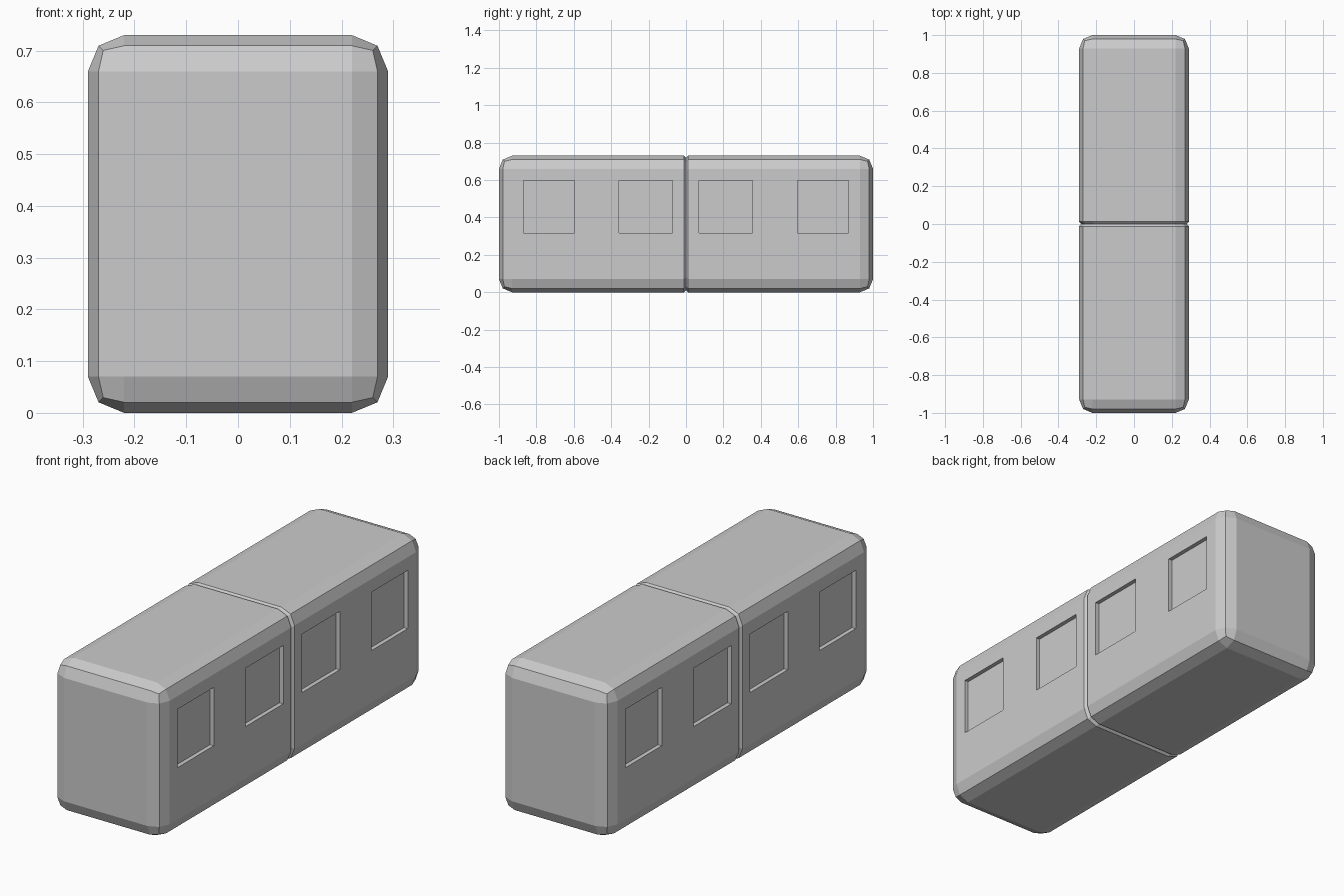
import bpy, bmesh
from mathutils import Vector, Matrix

if "Cube" in bpy.data.objects:
    bpy.data.objects.remove(bpy.data.objects["Cube"])

W, L, H = 0.58, 2.0, 0.73
GROOVE = 0.012
DEPTH = 0.02


def add_box(bm, center, size):
    m = Matrix.Translation(Vector(center)) @ Matrix.Diagonal((*size, 1.0))
    bmesh.ops.create_cube(bm, size=1.0, matrix=m)


def make_object(name, bm):
    bmesh.ops.recalc_face_normals(bm, faces=bm.faces[:])
    mesh = bpy.data.meshes.new(name)
    bm.to_mesh(mesh)
    bm.free()
    ob = bpy.data.objects.new(name, mesh)
    bpy.context.collection.objects.link(ob)
    return ob


# Carriage body: box with two-step bevel on every edge
bm = bmesh.new()
add_box(bm, (0, 0, H / 2), (W, L, H))
bmesh.ops.bevel(bm, geom=bm.edges[:], offset=0.07, offset_type='OFFSET',
                segments=2, profile=0.5, affect='EDGES')

# V groove round the middle, dividing the two halves
for y in (-GROOVE, 0.0, GROOVE):
    bmesh.ops.bisect_plane(bm, geom=bm.verts[:] + bm.edges[:] + bm.faces[:],
                           plane_co=(0, y, 0), plane_no=(0, 1, 0))
for v in bm.verts:
    if abs(v.co.y) < 1e-5:
        v.co.x *= 1 - 2 * GROOVE / W
        v.co.z = H / 2 + (v.co.z - H / 2) * (1 - 2 * GROOVE / H)
body = make_object("carriage_body", bm)

# Shallow window recesses on both sides
bm = bmesh.new()
z0, z1 = 0.318, 0.597
for side in (-1, 1):
    for y0, y1 in ((-0.87, -0.597), (-0.357, -0.072), (0.07, 0.355), (0.595, 0.868)):
        ya, yb = sorted((y0 * side, y1 * side))
        add_box(bm, (side * (W / 2 - DEPTH + 0.05), (ya + yb) / 2, (z0 + z1) / 2),
                (0.1, yb - ya, z1 - z0))
cutter = make_object("window_cutter", bm)
cutter.hide_render = True
cutter.display_type = 'WIRE'

cut = body.modifiers.new("windows", 'BOOLEAN')
cut.operation = 'DIFFERENCE'
cut.solver = 'EXACT'
cut.object = cutter
bpy.context.view_layer.objects.active = body
body.select_set(True)
bpy.ops.object.modifier_apply(modifier=cut.name)
bpy.data.objects.remove(cutter, do_unlink=True)
